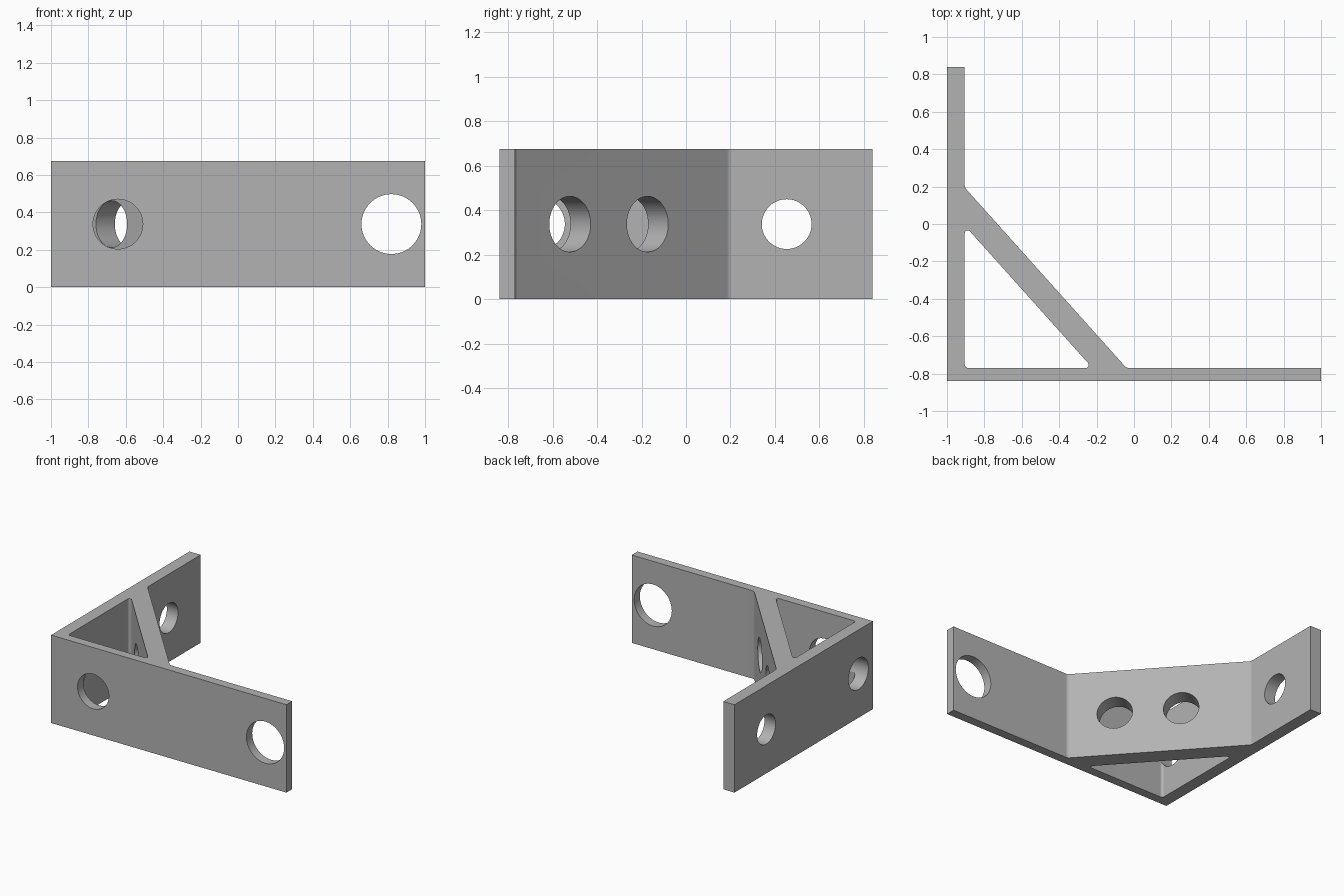
import bpy, bmesh, math
from mathutils import Vector, Matrix

default = bpy.data.objects.get("Cube")
if default:
    bpy.data.objects.remove(default, do_unlink=True)

HEIGHT = 0.675
MID = HEIGHT / 2
WALL_X, PLATE_Y = -0.905, -0.77      # inner faces of the two plates

grey = bpy.data.materials.new("plain grey")
grey.use_nodes = True
grey.diffuse_color = (0.45, 0.45, 0.45, 1)
grey.node_tree.nodes["Principled BSDF"].inputs["Base Color"].default_value = (0.45, 0.45, 0.45, 1)


def add_object(name, bm):
    bmesh.ops.recalc_face_normals(bm, faces=bm.faces[:])
    mesh = bpy.data.meshes.new(name)
    bm.to_mesh(mesh)
    bm.free()
    mesh.materials.append(grey)
    obj = bpy.data.objects.new(name, mesh)
    bpy.context.collection.objects.link(obj)
    return obj


def fillet(before, corner, after, radius, steps=6):
    """Points of an arc tangent to both edges at a corner."""
    p, a, b = Vector(corner), Vector(before), Vector(after)
    u, v = (a - p).normalized(), (b - p).normalized()
    half = u.angle(v) / 2
    centre = p + (u + v).normalized() * radius / math.sin(half)
    start = p + u * radius / math.tan(half) - centre
    end = p + v * radius / math.tan(half) - centre
    sweep = start.angle(end)
    return [centre + (start * math.sin(sweep * (1 - i / steps))
                      + end * math.sin(sweep * i / steps)) / math.sin(sweep)
            for i in range(steps + 1)]


def prism(name, corners, z0, z1):
    """Extrude a plan outline; corners are (x, y, fillet radius)."""
    bm = bmesh.new()
    outline = []
    for i, (x, y, r) in enumerate(corners):
        before, after = corners[i - 1][:2], corners[(i + 1) % len(corners)][:2]
        outline += fillet(before, (x, y), after, r) if r else [Vector((x, y))]
    face = bm.faces.new([bm.verts.new((p.x, p.y, z0)) for p in outline])
    top = bmesh.ops.extrude_face_region(bm, geom=[face])["geom"]
    bmesh.ops.translate(bm, vec=(0, 0, z1 - z0),
                        verts=[e for e in top if isinstance(e, bmesh.types.BMVert)])
    return add_object(name, bm)


def drill(name, x, y, direction, radius, depth):
    """Horizontal cylinder cutter centred on a plan position."""
    bm = bmesh.new()
    turn = Vector(direction).to_track_quat("Z", "Y").to_matrix().to_4x4()
    bmesh.ops.create_cone(bm, cap_ends=True, segments=64, radius1=radius,
                          radius2=radius, depth=depth,
                          matrix=Matrix.Translation((x, y, MID)) @ turn)
    return add_object(name, bm)


# Two plates and the diagonal brace as one outline
bracket = prism("angle_bracket", [
    (-1, -0.84, 0), (1, -0.84, 0), (1, PLATE_Y, 0), (-0.04, PLATE_Y, 0.035),
    (WALL_X, 0.195, 0.035), (WALL_X, 0.84, 0), (-1, 0.84, 0)], 0, HEIGHT)

# Triangular opening behind the brace
cutters = [prism("triangle_cutter", [
    (WALL_X, PLATE_Y, 0.02), (-0.222, PLATE_Y, 0.016), (WALL_X, -0.008, 0.016)],
    -0.1, HEIGHT + 0.1)]

# Screw holes in the front plate and the side plate
for x, radius in ((0.82, 0.16), (-0.642, 0.133)):
    cutters.append(drill("front_hole_cutter", x, -0.805, (0, 1, 0), radius, 0.2))
for y, radius in ((0.453, 0.112), (-0.665, 0.12)):
    cutters.append(drill("side_hole_cutter", -0.953, y, (1, 0, 0), radius, 0.2))

# Two holes square to the brace
edge = Vector((-0.04 - WALL_X, PLATE_Y - 0.195))
normal = Vector((-edge.y, edge.x, 0)).normalized()
for y in (-0.522, -0.173):
    x = WALL_X + (y - 0.195) * edge.x / edge.y
    cutters.append(drill("brace_hole_cutter", x - normal.x * 0.067,
                         y - normal.y * 0.067, normal, 0.125, 0.24))

# Cut everything, then drop the cutters
bpy.context.view_layer.objects.active = bracket
bracket.select_set(True)
for cutter in cutters:
    cut = bracket.modifiers.new("cut", "BOOLEAN")
    cut.operation, cut.solver, cut.object = "DIFFERENCE", "EXACT", cutter
    bpy.ops.object.modifier_apply(modifier=cut.name)
    bpy.data.objects.remove(cutter, do_unlink=True)

# Smooth fillets and bores, flat plates
bpy.ops.object.shade_smooth_by_angle(angle=math.radians(30))
weighted = bracket.modifiers.new("even normals", "WEIGHTED_NORMAL")
weighted.keep_sharp = True
